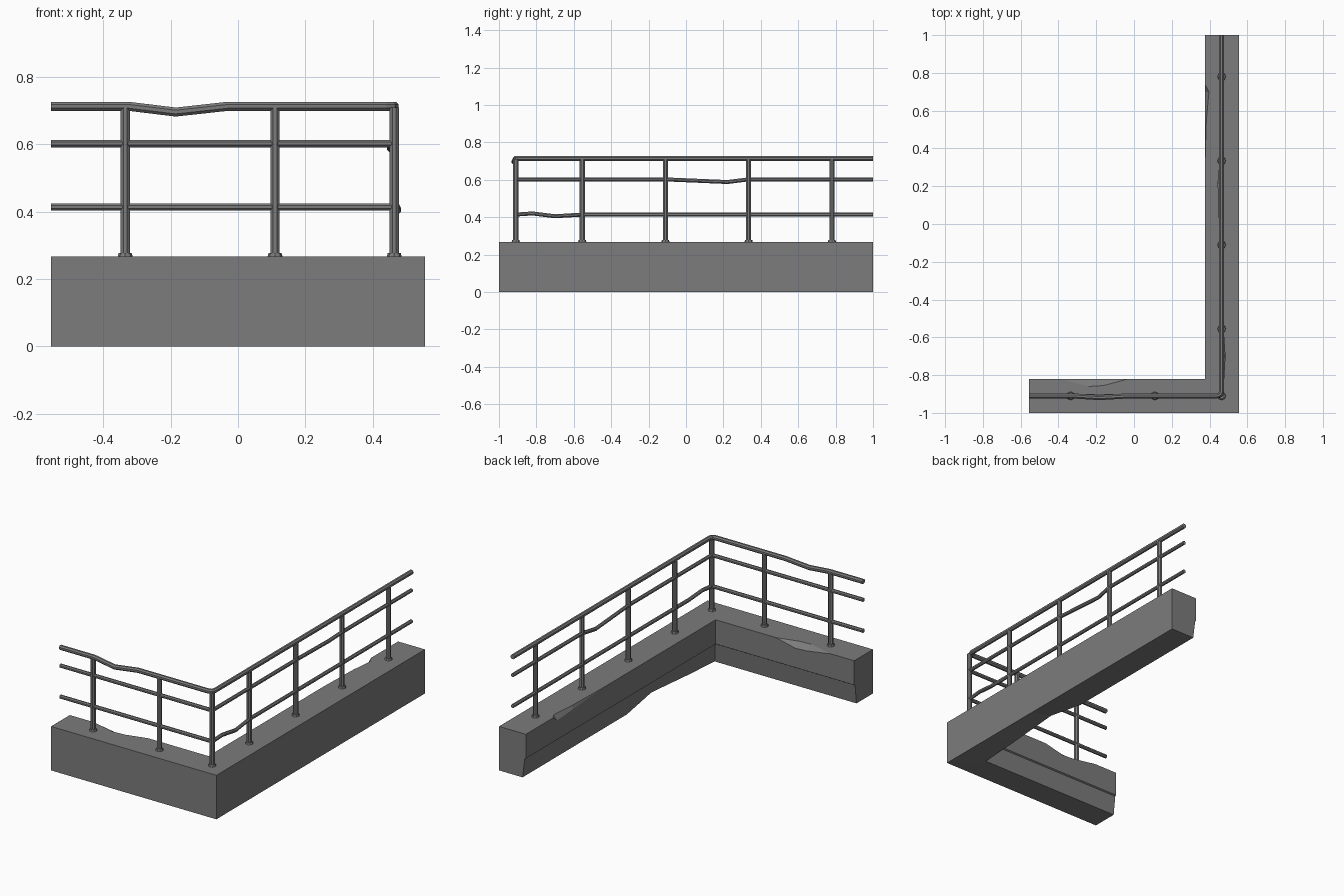
import bpy, bmesh, math
from mathutils import Vector

if "Cube" in bpy.data.objects:
    bpy.data.objects.remove(bpy.data.objects["Cube"])

grey = bpy.data.materials.new("concrete grey")
grey.diffuse_color = (0.2, 0.2, 0.2, 1)
grey.use_nodes = True
grey.node_tree.nodes["Principled BSDF"].inputs["Base Color"].default_value = grey.diffuse_color

HX, HY = 0.555, 1.0      # half extents
TOP = 0.267              # wall height
RX, RY = 0.464, -0.91    # railing lines


def finish(bm, name):
    bmesh.ops.remove_doubles(bm, verts=bm.verts, dist=1e-5)
    bmesh.ops.recalc_face_normals(bm, faces=bm.faces)
    me = bpy.data.meshes.new(name)
    bm.to_mesh(me)
    bm.free()
    me.materials.append(grey)
    ob = bpy.data.objects.new(name, me)
    bpy.context.collection.objects.link(ob)
    return ob


def skin(bm, rings):
    """Join closed rings of points into a capped tube."""
    rv = [[bm.verts.new(p) for p in r] for r in rings]
    n = len(rv[0])
    for a, b in zip(rv, rv[1:]):
        for i in range(n):
            j = (i + 1) % n
            bm.faces.new((a[i], a[j], b[j], b[i]))
    bm.faces.new(rv[0][::-1])
    bm.faces.new(rv[-1])


def tube(bm, path, r, sides=8):
    pts = [Vector(p) for p in path]
    rings = []
    for i, p in enumerate(pts):
        d0 = (p - pts[i - 1]).normalized() if i else Vector()
        d1 = (pts[i + 1] - p).normalized() if i < len(pts) - 1 else Vector()
        t = (d0 + d1).normalized()
        up = Vector((0, 1, 0)) if abs(t.z) > 0.9 else Vector((0, 0, 1))
        side = t.cross(up).normalized()
        up = side.cross(t)
        rings.append([p + r * (math.cos(a) * side + math.sin(a) * up)
                      for a in (2 * math.pi * (k + 0.5) / sides for k in range(sides))])
    skin(bm, rings)


# L-shaped wall: one section swept round the corner, with chipped edges
def section(place, cut=0.0, drop=0.0, chip=0.0):
    prof = [(0, 0), (0, TOP), (0.18 - cut, TOP), (0.18, TOP - drop),
            (0.18, 0.12), (0.172, 0.115), (0.158 - chip * 0.3, chip)]
    return [Vector((*place(w), z)) for w, z in prof]


def front(x):
    return lambda w: (x, -HY + w)


def right(y):
    return lambda w: (HX - w, y)


corner = lambda w: (HX - w, -HY + w)
stations = [(front(-HX),), (front(-0.40),), (front(-0.24), 0.04, 0.025),
            (front(-0.16), 0.035, 0.03), (front(-0.03),), (corner,),
            (right(-0.6), 0, 0, 0.012), (right(-0.25), 0, 0, 0.035), (right(0.0),),
            (right(0.28),), (right(0.55), 0.008, 0.02), (right(0.70), 0.022, 0.03),
            (right(0.74),), (right(HY),)]
bm = bmesh.new()
skin(bm, [section(*s) for s in stations])
finish(bm, "wall")

# Top rail, dented on the front run and turned round the corner
bm = bmesh.new()
z = 0.713
tube(bm, [(-HX, RY, z), (-0.325, RY, z), (-0.185, RY - 0.009, z - 0.017), (-0.03, RY, z),
          (RX - 0.025, RY, z), (RX - 0.007, RY + 0.007, z), (RX, RY + 0.025, z), (RX, HY, z)], 0.0145)
finish(bm, "top_rail")

# Lower rails: straight on the front run, bent on the long run
bends = {"middle_rail": (0.602, [(-0.11, 0, 0), (0.22, -0.011, -0.014), (0.335, 0, 0)]),
         "lower_rail": (0.414, [(-0.82, 0.003, 0.006), (-0.70, 0.01, -0.009), (-0.55, 0, 0)])}
for name, (z, dents) in bends.items():
    bm = bmesh.new()
    tube(bm, [(-HX, RY, z), (RX, RY, z)], 0.0115)
    tube(bm, [(RX, RY, z)] + [(RX + dx, y, z + dz) for y, dx, dz in dents] + [(RX, HY, z)], 0.0115)
    finish(bm, name)

# Posts with foot plates
spots = [(-0.335, RY), (0.11, RY), (RX, RY)] + [(RX, y) for y in (-0.555, -0.11, 0.335, 0.78)]
for i, (x, y) in enumerate(spots):
    bm = bmesh.new()
    tube(bm, [(x, y, TOP - 0.005), (x, y, 0.71)], 0.0148)
    finish(bm, f"post_{i + 1}")
    bm = bmesh.new()
    bmesh.ops.create_cone(bm, cap_ends=True, segments=8, radius1=0.023, radius2=0.019, depth=0.014)
    bmesh.ops.translate(bm, verts=bm.verts, vec=(x, y, TOP + 0.004))
    finish(bm, f"post_foot_{i + 1}")
